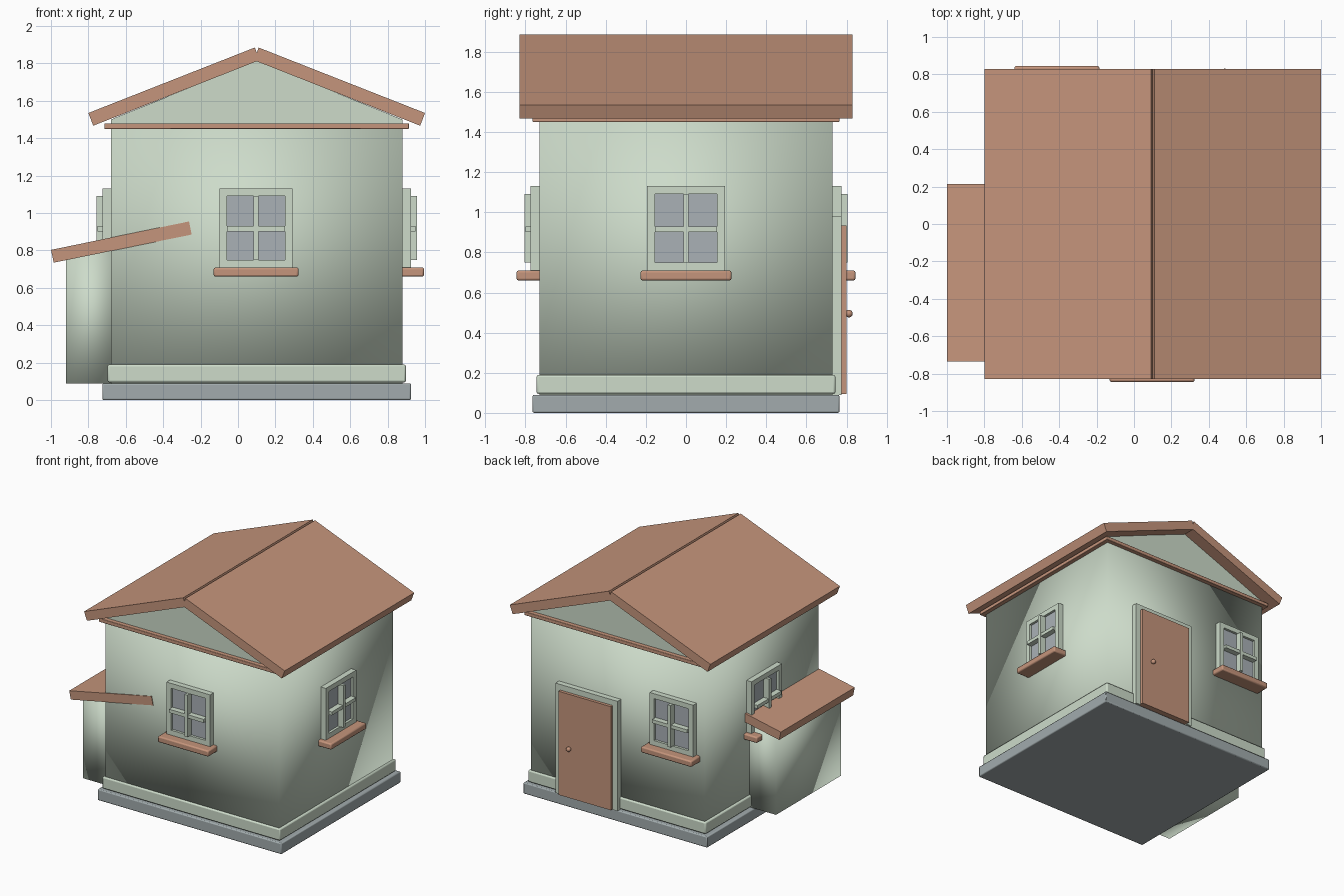
import bpy, bmesh, math
from mathutils import Matrix, Vector

cube = bpy.data.objects.get("Cube")
if cube:
    bpy.data.objects.remove(cube, do_unlink=True)


def material(name, r, g, b):
    m = bpy.data.materials.new(name)
    m.diffuse_color = (r, g, b, 1)
    m.use_nodes = True
    for n in m.node_tree.nodes:
        if n.type == 'BSDF_PRINCIPLED':
            n.inputs["Base Color"].default_value = (r, g, b, 1)
    return m


GREEN = material("pale green plaster", .61, .71, .59)
CLAY = material("terracotta", .56, .30, .20)
STONE = material("grey stone", .36, .41, .42)
GLASS = material("grey glass", .40, .44, .47)

MID = 0.10          # centre line of the house in x
WALL_X, WALL_Y = 0.78, 0.73


def finish(name, bm, mat, bevel=0, smooth=None):
    bmesh.ops.recalc_face_normals(bm, faces=bm.faces)
    me = bpy.data.meshes.new(name)
    bm.to_mesh(me)
    bm.free()
    me.materials.append(mat)
    ob = bpy.data.objects.new(name, me)
    bpy.context.collection.objects.link(ob)
    if bevel:
        mod = ob.modifiers.new("soft_edges", 'BEVEL')
        mod.width, mod.segments = bevel, 2
    if smooth:
        bpy.ops.object.select_all(action='DESELECT')
        ob.select_set(True)
        bpy.context.view_layer.objects.active = ob
        bpy.ops.object.shade_smooth_by_angle(angle=math.radians(smooth))
    return ob


def box(name, x, y, z, mat, place=Matrix(), **kw):
    """Box between (min, max) pairs, moved by a placing matrix."""
    bm = bmesh.new()
    bmesh.ops.create_cube(bm, size=1)
    for v in bm.verts:
        v.co = place @ Vector([(a + b) / 2 + c * (b - a)
                               for (a, b), c in zip((x, y, z), v.co)])
    return finish(name, bm, mat, **kw)


def prism(name, profile, y0, y1, mat, **kw):
    """Extrude an x-z profile along y."""
    bm = bmesh.new()
    face = bm.faces.new([bm.verts.new((x, y0, z)) for x, z in profile])
    ext = bmesh.ops.extrude_face_region(bm, geom=[face])
    for v in ext["geom"]:
        if isinstance(v, bmesh.types.BMVert):
            v.co.y = y1
    return finish(name, bm, mat, **kw)


def band(name, ex, ey, z, mat, bevel):
    """Slab centred on the house."""
    box(name, (MID - ex, MID + ex), (-ey, ey), z, mat, bevel=bevel, smooth=50)


# Walls, plinth, skirting and the moulding under the gable
box("house_walls", (MID - WALL_X, MID + WALL_X), (-WALL_Y, WALL_Y),
    (.08, 1.47), GREEN, smooth=180)
band("plinth", .825, .765, (0, .09), STONE, .008)
band("skirting", .798, .745, (.095, .19), GREEN, .01)
band("eaves_moulding", .815, .765, (1.45, 1.48), CLAY, .004)
prism("gable", [(-.68, 1.475), (-.68, 1.5), (MID, 1.815), (.88, 1.5), (.88, 1.475)],
      -WALL_Y, WALL_Y, GREEN)

# Main roof: one slab mirrored about the ridge
slab = [(.09, 1.885), (-.80, 1.535), (-.774, 1.467), (.114, 1.817)]
prism("roof_right", slab, -.83, .83, CLAY)
prism("roof_left", [(2 * MID - x, z) for x, z in slab], -.83, .83, CLAY)

# Lean-to on the side
prism("lean_to_walls", [(-.92, .09), (-.66, .09), (-.66, .835), (-.92, .78)],
      -.67, .16, GREEN, smooth=180)
prism("lean_to_roof", [(-1, .803), (-.262, .955), (-.248, .885), (-.985, .735)],
      -.735, .213, CLAY)


def frame(name, half, border, z0, z1, depth, place, sill):
    """Rectangular casing; local -y points outwards."""
    d = (-depth, .01)
    for side, s in (("left", 1), ("right", -1)):
        box(name + "_jamb_" + side, sorted((s * half, s * (half - border))), d,
            (z0, z1), GREEN, place)
    box(name + "_head", (border - half, half - border), d, (z1 - border, z1), GREEN, place)
    if sill:
        box(name + "_foot", (border - half, half - border), d, (z0, z0 + border), GREEN, place)


def window(name, place):
    frame(name, .195, .04, .71, 1.13, .045, place, True)
    box(name + "_glass", (-.16, .16), (-.025, .01), (.745, 1.1), GLASS, place)
    box(name + "_upright_bar", (-.013, .013), (-.076, -.02), (.75, 1.09), GREEN, place)
    box(name + "_cross_bar", (-.155, .155), (-.07, -.02), (.902, .93), GREEN, place)
    box(name + "_sill", (-.227, .227), (-.115, .01), (.66, .709), CLAY, place,
        bevel=.01, smooth=50)


def on_wall(x, y, turn):
    return Matrix.Translation((x, y, 0)) @ Matrix.Rotation(math.radians(turn), 4, 'Z')


# One window on each wall
window("front_window", on_wall(MID - .003, -WALL_Y, 0))
window("left_window", on_wall(MID + WALL_X, 0, 90))
window("right_window", on_wall(MID - WALL_X, 0, -90))
window("back_window", on_wall(-.412, WALL_Y, 180))

# Back door
door = on_wall(.35, WALL_Y, 180)
frame("door_frame", .278, .045, .09, .98, .045, door, False)
box("door_panel", (-.235, .235), (-.07, .01), (.095, .935), CLAY, door)
bm = bmesh.new()
bmesh.ops.create_uvsphere(bm, u_segments=16, v_segments=10, radius=.019,
                          matrix=Matrix.Translation((.485, .812, .495)))
finish("door_knob", bm, CLAY, smooth=60)
